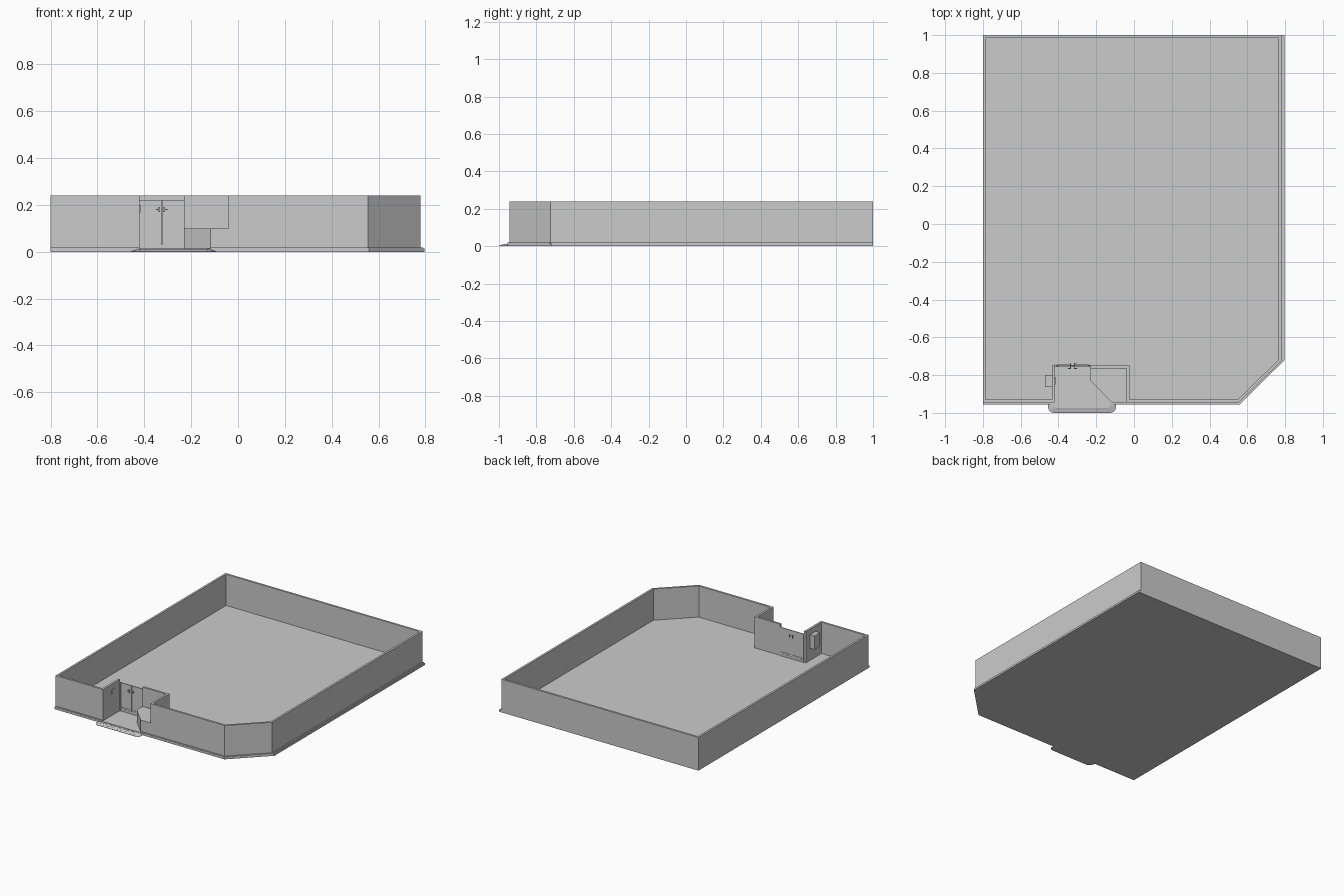
import bpy, bmesh, math
from mathutils import Vector

if "Cube" in bpy.data.objects:
    bpy.data.objects.remove(bpy.data.objects["Cube"])


def finish(name, bm):
    bmesh.ops.recalc_face_normals(bm, faces=bm.faces)
    mesh = bpy.data.meshes.new(name)
    bm.to_mesh(mesh)
    bm.free()
    ob = bpy.data.objects.new(name, mesh)
    bpy.context.collection.objects.link(ob)
    return ob


def prism(name, pts, z0, z1):
    bm = bmesh.new()
    lo = [bm.verts.new((x, y, z0)) for x, y in pts]
    hi = [bm.verts.new((x, y, z1)) for x, y in pts]
    n = len(pts)
    bm.faces.new(lo[::-1])
    bm.faces.new(hi)
    for i in range(n):
        j = (i + 1) % n
        bm.faces.new((lo[i], lo[j], hi[j], hi[i]))
    return finish(name, bm)


def box(name, x0, x1, y0, y1, z0, z1):
    return prism(name, [(x0, y0), (x1, y0), (x1, y1), (x0, y1)], z0, z1)


def offset(path, d):
    """Offset an open path to its left with mitred corners."""
    p = [Vector(q) for q in path]
    normals = []
    for a, b in zip(p, p[1:]):
        t = (b - a).normalized()
        normals.append(Vector((-t.y, t.x)))
    out = []
    for i, q in enumerate(p):
        n0, n1 = normals[max(i - 1, 0)], normals[min(i, len(normals) - 1)]
        out.append(tuple(q + (n0 + n1) * d / (1 + n0.dot(n1))))
    return out


def strip(name, path, d, z0, z1):
    return prism(name, path + offset(path, d)[::-1], z0, z1)


# Floor slab with one cut corner
prism("floor_slab", [(-0.8, -0.955), (0.56, -0.955), (0.797, -0.72),
                     (0.797, 1), (-0.8, 1)], 0, 0.014)

# Perimeter wall, running round from the niche to the entrance
T = 0.015
wall = [(-0.23, -0.765), (-0.04, -0.765), (-0.04, -0.945), (0.555, -0.945),
        (0.78, -0.725), (0.78, 1), (-0.8, 1), (-0.8, -0.945),
        (-0.42, -0.945), (-0.42, -0.75)]
strip("perimeter_wall", wall, T, 0.012, 0.24)

# Skirting outside the front and right walls
strip("right_skirting", [(-0.118, -0.945), (0.555, -0.945), (0.78, -0.725), (0.78, 1)],
      -0.009, 0.012, 0.019)
strip("left_skirting", [(-0.8, -0.945), (-0.42, -0.945)], -0.009, 0.012, 0.019)

# Low block in the niche with a slanted side
prism("niche_plinth", [(-0.23, -0.755), (-0.23, -0.83), (-0.118, -0.945),
                       (-0.035, -0.945), (-0.035, -0.755)], 0.012, 0.1)

# Double door: two thin leaves, rails, jamb and sill
for side, x0, x1 in (("left", -0.411, -0.326), ("right", -0.324, -0.23)):
    box(side + "_door_leaf", x0, x1, -0.753, -0.748, 0.03, 0.22)
    box(side + "_door_rail", x0 + 0.006, x1 - 0.008, -0.756, -0.745, 0.038, 0.044)
box("door_jamb", -0.42, -0.411, -0.756, -0.745, 0.014, 0.22)
box("door_sill", -0.411, -0.23, -0.754, -0.747, 0.012, 0.03)

# Handles on both faces of the doors
for x in (-0.336, -0.314):
    for y, side in ((-0.765, "outer"), (-0.738, "inner")):
        box(side + "_handle", x - 0.003, x + 0.003, y - 0.002, y + 0.002, 0.17, 0.192)
    box("handle_spindle", x - 0.002, x + 0.002, -0.763, -0.740, 0.179, 0.183)
    box("handle_lever", min(x, x + (x + 0.325) * 1.2), max(x, x + (x + 0.325) * 1.2),
        -0.767, -0.763, 0.179, 0.183)

# Service box set through the side wall of the entrance
box("service_box", -0.47, -0.43, -0.862, -0.80, 0.1, 0.2)
box("service_panel", -0.423, -0.416, -0.85, -0.81, 0.168, 0.2)

# Entrance ramp: rounded outline shrinking as it rises
bm = bmesh.new()
rings = []
for inset, z in ((0, 0), (0, 0.002), (0.012, 0.006), (0.026, 0.011)):
    r = 0.032 - inset * 0.5
    x0, x1, y0 = -0.455 + inset, -0.095 - inset, -1.0 + inset
    pts = [(x0, -0.95)]
    for cx, start in ((x0 + r, 180), (x1 - r, 270)):
        for k in range(7):
            a = math.radians(start + 15 * k)
            ry = min(r, -0.955 - y0)
            pts.append((cx + r * math.cos(a), y0 + ry + ry * math.sin(a)))
    pts.append((x1, -0.95))
    rings.append([bm.verts.new((x, y, z)) for x, y in pts])
for a, b in zip(rings, rings[1:]):
    for i in range(len(a)):
        j = (i + 1) % len(a)
        bm.faces.new((a[i], a[j], b[j], b[i]))
bm.faces.new(rings[0][::-1])
bm.faces.new(rings[-1])
finish("entrance_ramp", bm)

# Grip ribs on the ramp
for k in range(3):
    y = -0.985 + 0.008 * k
    z = 0.006 + 0.0024 * k
    box("ramp_rib", -0.42, -0.13, y - 0.0015, y + 0.0015, z - 0.003, z + 0.001)
